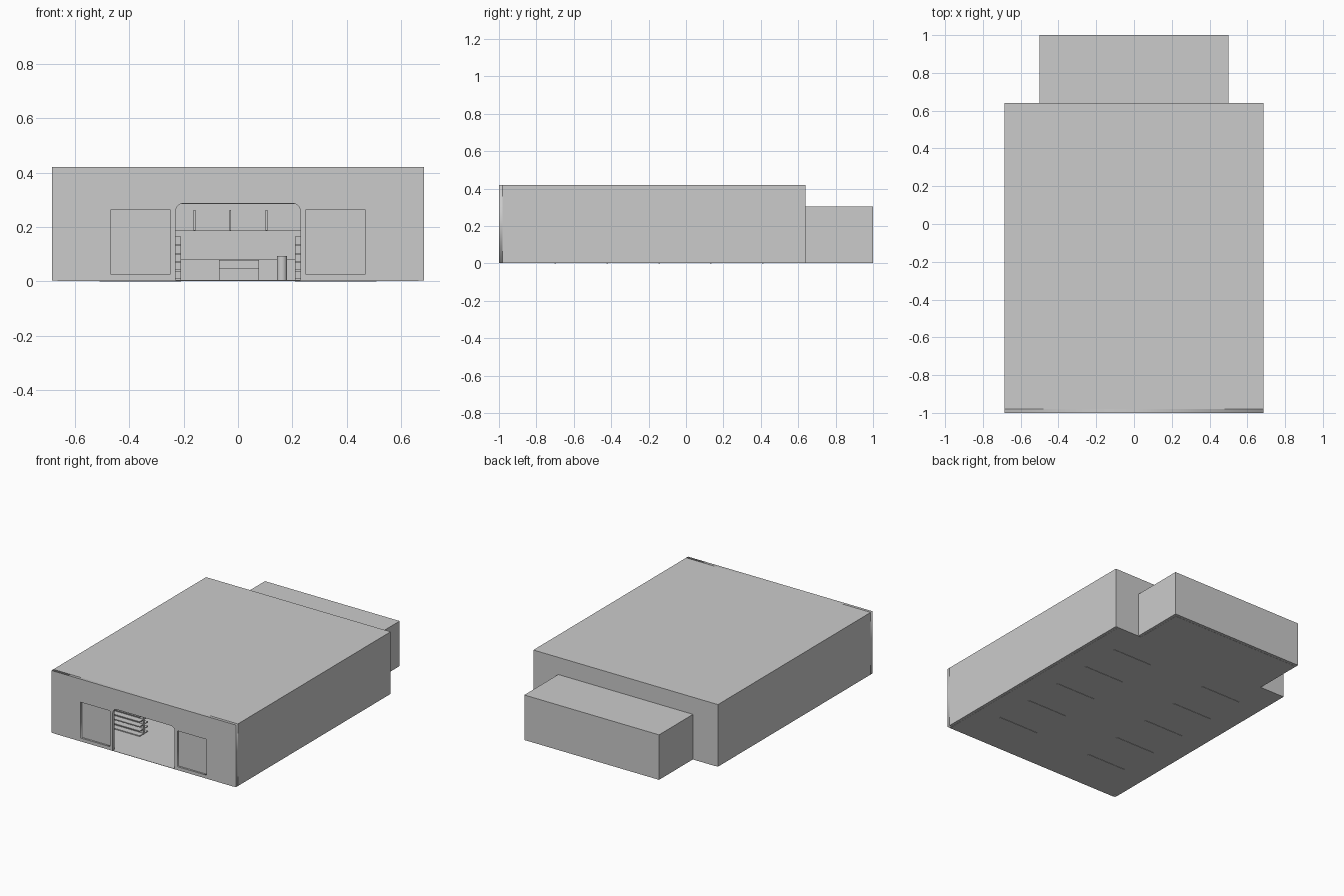
import bpy, bmesh
from math import sin, cos, pi

if "Cube" in bpy.data.objects:
    bpy.data.objects.remove(bpy.data.objects["Cube"])

T = 0.02  # wall thickness


def box(name, x0, x1, y0, y1, z0, z1):
    return boxes(name, [(x0, x1, y0, y1, z0, z1)])


def boxes(name, items):
    """One object made of several axis-aligned boxes."""
    bm = bmesh.new()
    for x0, x1, y0, y1, z0, z1 in items:
        vs = bmesh.ops.create_cube(bm, size=1)["verts"]
        for v in vs:
            v.co.x = x0 if v.co.x < 0 else x1
            v.co.y = y0 if v.co.y < 0 else y1
            v.co.z = z0 if v.co.z < 0 else z1
    me = bpy.data.meshes.new(name)
    bm.to_mesh(me)
    bm.free()
    ob = bpy.data.objects.new(name, me)
    bpy.context.collection.objects.link(ob)
    return ob


def upright_panel(name, loops, y0, y1):
    """Extrude filled x-z outlines (first outer, then holes) along y."""
    cu = bpy.data.curves.new(name, "CURVE")
    cu.dimensions = "2D"
    cu.fill_mode = "BOTH"
    cu.extrude = (y1 - y0) / 2
    for pts in loops:
        sp = cu.splines.new("POLY")
        sp.points.add(len(pts) - 1)
        for p, (x, z) in zip(sp.points, pts):
            p.co = (x, z, 0, 1)
        sp.use_cyclic_u = True
    ob = bpy.data.objects.new(name, cu)
    ob.rotation_euler.x = pi / 2
    ob.location.y = (y0 + y1) / 2
    bpy.context.collection.objects.link(ob)
    bpy.ops.object.select_all(action="DESELECT")
    ob.select_set(True)
    bpy.context.view_layer.objects.active = ob
    bpy.ops.object.convert(target="MESH")
    return ob


W, YF, YM, H = 0.685, -1.0, 0.64, 0.42   # main hall
BW, YB, BH = 0.5, 1.0, 0.305             # rear annex
Z0 = 0.003

# front wall with round-cornered doorway and two windows
dw, dh, r = 0.23, 0.287, 0.03
arc = [(dw - r + r * cos(a), dh - r + r * sin(a))
       for a in [i * pi / 12 for i in range(7)]]
outline = ([(W, Z0), (W, H), (-W, H), (-W, Z0), (-dw, Z0)]
           + [(-x, z) for x, z in arc] + arc[::-1] + [(dw, Z0)])
holes = [[(s * 0.25, 0.025), (s * 0.25, 0.265), (s * 0.468, 0.265), (s * 0.468, 0.025)]
         for s in (-1, 1)]
upright_panel("front_wall", [outline] + holes, YF, YF + T)

# back wall of the hall, open to the annex
ix = BW - T
back = [(W - T, Z0), (W - T, H - T), (-W + T, H - T), (-W + T, Z0),
        (-ix, Z0), (-ix, BH - T), (ix, BH - T), (ix, Z0)]
upright_panel("hall_back_wall", [back], YM - T, YM)

# side walls, roofs, annex shell
for side, s in (("left", -1), ("right", 1)):
    a, b = sorted((s * W, s * (W - T)))
    box(side + "_wall", a, b, YF + T, YM, Z0, H - T)
    a, b = sorted((s * BW, s * ix))
    box(side + "_annex_wall", a, b, YM, YB, Z0, BH - T)
    a, b = sorted((s * 0.25, s * 0.468))
    box(side + "_window_pane", a, b, YF + 0.012, YF + 0.017, 0.025, 0.265)
box("hall_roof", -W, W, YF + T, YM, H - T, H)
box("annex_roof", -BW, BW, YM, YB, BH - T, BH)
box("annex_back_wall", -ix, ix, YB - T, YB, Z0, BH - T)

# floors
box("hall_floor", -W + T, W - T, YF, YM, 0.002, 0.004)
box("annex_floor", -ix, ix, YM, YB - T, 0.002, 0.004)

# two rows of display shelves, each with a spine, boards and feet
for side, s in (("left", -1), ("right", 1)):
    for i in range(5):
        y = 0.41 - i * 0.277
        a, b = sorted((s * 0.21, s * 0.51))
        parts = [(a, b, y - 0.004, y + 0.004, 0.0, 0.165)]
        for z in (0.008, 0.04, 0.07, 0.102, 0.134):
            parts.append((a, b, y - 0.045, y + 0.045, z - 0.003, z + 0.003))
        boxes(f"{side}_shelf_{i + 1}", parts)

# rear counter and overhead cabinets with door strips
box("rear_counter", -ix, ix, 0.88, YB - T, 0.004, 0.08)
box("overhead_cabinet", -ix, ix, 0.92, YB - T, 0.185, BH - T)
boxes("cabinet_handles", [(x - 0.003, x + 0.003, 0.912, 0.92, 0.187, 0.262)
                          for x in (-0.43, -0.295, -0.16, -0.028, 0.105, 0.24, 0.375)])

# service desk and round bin
box("service_desk", -0.07, 0.077, 0.69, 0.76, 0.004, 0.048)
box("desk_top", -0.07, 0.077, 0.70, 0.76, 0.048, 0.078)
bpy.ops.mesh.primitive_cylinder_add(vertices=24, radius=0.019, depth=0.091,
                                    location=(0.162, 0.72, 0.0485))
bpy.context.object.name = "round_bin"
bpy.ops.object.shade_smooth_by_angle()
